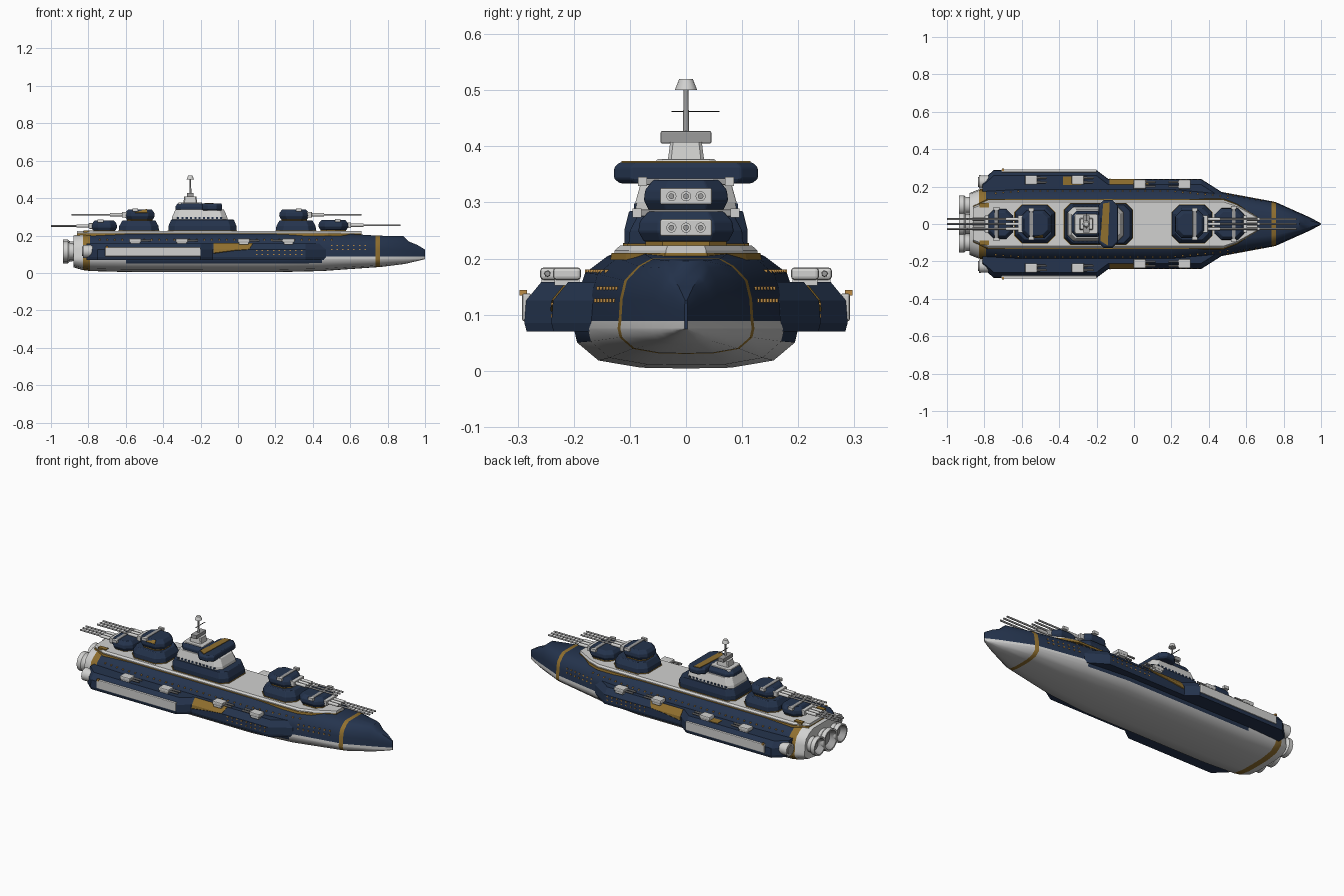
import bpy, bmesh, math
from mathutils import Matrix

cube = bpy.data.objects.get("Cube")
if cube:
    bpy.data.objects.remove(cube, do_unlink=True)


def material(name, r, g, b):
    m = bpy.data.materials.new(name)
    m.use_nodes = True
    m.diffuse_color = (r, g, b, 1)
    m.node_tree.nodes["Principled BSDF"].inputs["Base Color"].default_value = (r, g, b, 1)
    return m


NAVY = material("navy", 0.018, 0.034, 0.075)
WHITE = material("off_white", 0.64, 0.64, 0.63)
GREY = material("belly_grey", 0.52, 0.52, 0.52)
STEEL = material("steel", 0.33, 0.33, 0.33)
GOLD = material("gold", 0.28, 0.16, 0.028)
LIGHT = material("window_amber", 0.5, 0.26, 0.06)
DARK = material("dark", 0.02, 0.02, 0.022)


def finish(name, bm, mats, smooth=0, bevel=0):
    bmesh.ops.recalc_face_normals(bm, faces=bm.faces)
    mesh = bpy.data.meshes.new(name)
    bm.to_mesh(mesh)
    bm.free()
    for m in mats:
        mesh.materials.append(m)
    ob = bpy.data.objects.new(name, mesh)
    bpy.context.collection.objects.link(ob)
    if bevel:
        mod = ob.modifiers.new("bevel", 'BEVEL')
        mod.width, mod.segments = bevel, 2
    if smooth:
        bpy.ops.object.select_all(action='DESELECT')
        ob.select_set(True)
        bpy.context.view_layer.objects.active = ob
        bpy.ops.object.shade_smooth_by_angle(angle=math.radians(smooth))
    return ob


def loft(name, rings, mats, rule=None, **kw):
    """Skin a list of equal point rings and cap both ends."""
    bm = bmesh.new()
    vs = [[bm.verts.new(p) for p in ring] for ring in rings]
    n = len(rings[0])
    for i in range(len(vs) - 1):
        for j in range(n):
            k = (j + 1) % n
            f = bm.faces.new((vs[i][j], vs[i][k], vs[i + 1][k], vs[i + 1][j]))
            f.material_index = rule(i, j) if rule else 0
    for ring in (vs[0], vs[-1]):
        cap = bm.faces.new(ring)
        cap.material_index = 1 if rule and ring is vs[0] else 0
    return finish(name, bm, mats, **kw)


def octa(cx, lx, wy, z, c):
    q = [(lx, wy - c), (lx - c, wy), (c - lx, wy), (-lx, wy - c)]
    q += [(x, -y) for x, y in reversed(q)]
    return [(cx + x, y, z) for x, y in q]


def tier(name, cx, lx, wy, levels, mat, c=0.03, bevel=0.003):
    """Stacked octagon block; levels are (height, scale)."""
    rings = [octa(cx, lx * s, wy * s, z, c * s) for z, s in levels]
    return loft(name, rings, [mat], bevel=bevel)


def boxes(name, items, mat, bevel=0):
    """Many boxes in one object; items are (centre, size)."""
    bm = bmesh.new()
    for c, s in items:
        bmesh.ops.create_cube(bm, size=1, matrix=Matrix.Translation(c) @ Matrix.Diagonal((*s, 1)))
    return finish(name, bm, [mat], bevel=bevel)


def tubes(name, items, mat, axis='X', seg=14):
    """Round bars; items are (centre, length, radius, end radius)."""
    rot = Matrix.Rotation(math.pi / 2, 4, 'Y') if axis == 'X' else Matrix()
    bm = bmesh.new()
    for c, length, r1, r2 in items:
        bmesh.ops.create_cone(bm, cap_ends=True, segments=seg, radius1=r1, radius2=r2,
                              depth=length, matrix=Matrix.Translation(c) @ rot)
    return finish(name, bm, [mat], smooth=32)


# Hull: stations of x, half width, keel height, top height
STATIONS = [(-0.88, 0.165, 0.03, 0.2), (-0.83, 0.185, 0.015, 0.21), (-0.79, 0.19, 0.01, 0.213),
            (-0.6, 0.2, 0.005, 0.22), (0.2, 0.2, 0.004, 0.22), (0.45, 0.175, 0.01, 0.217),
            (0.735, 0.122, 0.03, 0.2), (0.758, 0.117, 0.031, 0.199), (0.885, 0.06, 0.047, 0.196),
            (0.915, 0.047, 0.053, 0.167), (0.96, 0.025, 0.064, 0.149), (1.0, 0.003, 0.074, 0.125)]
LOWER = [(0, 0), (0.4, 0.02), (0.78, 0.2), (0.97, 0.65), (1, 1)]
UPPER = [(0.985, 0), (0.965, 0.35), (0.9, 0.65), (0.7, 0.88), (0.5, 1), (0, 1)]
WATER, RAIL = 0.075, 0.089


def section(x, w, zb, zt):
    half = [(x, u * w, zb + t * (WATER - zb)) for u, t in LOWER]
    half += [(x, u * w, RAIL + t * (zt - RAIL)) for u, t in UPPER]
    return half + [(x, -y, z) for x, y, z in reversed(half[1:-1])]


def hull_rule(i, j):
    k = min(j, 19 - j)
    if i in (1, 6):
        return 3
    if i == 0:
        return 1
    if k == 3 and i in (3, 4):
        return 0
    return 2 if k < 4 else 1 if k == 4 else 0


loft("hull", [section(*s) for s in STATIONS], [NAVY, WHITE, GREY, GOLD], hull_rule, smooth=42)


def hull_y(x, z):
    for a, b in zip(STATIONS, STATIONS[1:]):
        if a[0] <= x <= b[0]:
            f = (x - a[0]) / (b[0] - a[0])
            w, zt = (a[i] + f * (b[i] - a[i]) for i in (1, 3))
    t = (z - RAIL) / (zt - RAIL)
    for (u0, t0), (u1, t1) in zip(UPPER, UPPER[1:]):
        if t0 <= t < t1:
            return w * (u0 + (u1 - u0) * (t - t0) / (t1 - t0))
    return 0


# Raised deck with gold edge
def deck(grow, z):
    half = [(-0.86, 0.09), (-0.78, 0.125), (0.48, 0.125), (0.55, 0.1), (0.66, 0.035)]
    pts = half + [(x, -y) for x, y in reversed(half)]
    return [(x, y * grow, z) for x, y in pts]


loft("deck_edge", [deck(1.08, 0.197), deck(1.06, 0.21)], [GOLD])
loft("deck", [deck(1.03, 0.2), deck(1.02, 0.214), deck(0.94, 0.223)], [WHITE])

# Side sponsons, armour boxes, painted wedges and rear pods
REAR = [(-0.81, 0.1), (-0.81, 0.235), (-0.75, 0.288), (-0.2, 0.288), (-0.13, 0.235), (-0.1, 0.1)]
FORE = [(-0.2, 0.1), (-0.2, 0.24), (0.1, 0.24), (0.36, 0.24), (0.47, 0.17), (0.5, 0.1)]
for s, side in ((1, "left"), (-1, "right")):
    for label, plan in (("rear", REAR), ("fore", FORE)):
        rings = [[(x, s * (y - d if y > 0.15 else y), z) for x, y in plan]
                 for z, d in ((0.07, 0.004), (0.085, 0), (0.125, 0.003), (0.158, 0.03))]
        loft(f"{side}_{label}_sponson", rings, [NAVY])
    boxes(f"{side}_armour_box", [((-0.455, s * 0.284, 0.113), (0.51, 0.016, 0.05))], WHITE, bevel=0.004)
    boxes(f"{side}_marker", [((-0.7, s * 0.29, 0.139), (0.012, 0.014, 0.01))], LIGHT)
    wedge = [(-0.13, 0.24, 0.105), (-0.02, 0.238, 0.119), (0.06, 0.237, 0.125), (-0.13, 0.237, 0.125)]
    slope = [(-0.13, 0.237, 0.125), (0.06, 0.237, 0.125), (0.08, 0.21, 0.158), (-0.13, 0.21, 0.158)]
    for label, pts in (("wedge", wedge), ("slope_wedge", slope)):
        loft(f"{side}_gold_{label}", [[(x, s * (y + d), z + d) for x, y, z in pts]
                                      for d in (-0.002, 0.002)], [GOLD])
    tubes(f"{side}_pod", [((-0.8, s * 0.225, 0.115), 0.06, 0.036, 0.034)], WHITE)
    tubes(f"{side}_pod_mouth", [((-0.831, s * 0.225, 0.115), 0.004, 0.026, 0.026)], STEEL)
boxes("left_gold_patch", [((-0.33, 0.232, 0.158), (0.1, 0.045, 0.006))], GOLD)

# Small guns along the sponsons
for s, side in ((1, "left"), (-1, "right")):
    body, foot, barrel = [], [], []
    for x, y, d in ((-0.55, 0.235, 1), (-0.3, 0.235, 1), (0.03, 0.212, 1), (0.27, 0.212, -1)):
        foot.append(((x, s * y, 0.158), (0.05, 0.045, 0.012)))
        body.append(((x, s * y, 0.173), (0.066, 0.05, 0.022)))
        barrel += [((x + d * 0.055, s * y + o, 0.173), 0.06, 0.006, 0.005) for o in (-0.012, 0.012)]
    boxes(f"{side}_small_gun_feet", foot, WHITE)
    boxes(f"{side}_small_guns", body, WHITE, bevel=0.006)
    tubes(f"{side}_small_gun_barrels", barrel, STEEL, seg=8)

# Window rows on hull and sponsons
panes = []
for z, x0, x1, step in ((0.177, -0.74, 0.5, 0.04), (0.147, 0.5, 0.71, 0.03), (0.125, 0.5, 0.71, 0.03)):
    for i in range(int((x1 - x0) / step) + 1):
        x = x0 + i * step
        panes += [((x, s * hull_y(x, z), z), (0.008, 0.007, 0.007)) for s in (1, -1)]
for z in (0.098, 0.119):
    panes += [((0.1 + i * 0.03, s * 0.239, z), (0.008, 0.004, 0.006)) for i in range(9) for s in (1, -1)]
panes += [((0.885, s * 0.025, 0.18), (0.012, 0.012, 0.008)) for s in (1, -1)]
boxes("hull_windows", panes, LIGHT)


# Main gun turrets: d is the firing direction
def turret(name, cx, d, z, lx, wy, tip):
    tier(name + "_ring", cx, lx * 0.85, wy * 0.85, [(z - 0.004, 1), (z + 0.008, 1)], GOLD, bevel=0)
    tier(name + "_house", cx, lx, wy, [(z + 0.006, 0.88), (z + 0.024, 1), (z + 0.042, 0.97), (z + 0.06, 0.78)],
         NAVY, c=0.035)
    face, zg = cx + d * lx, z + 0.031
    boxes(name + "_shield", [((face - d * 0.005, 0, zg), (0.04, 0.092, 0.03))], WHITE, bevel=0.003)
    boxes(name + "_sight_bar", [((cx + d * lx * 0.3, 0, z + 0.057), (0.02, wy * 2.1, 0.012))], STEEL, bevel=0.002)
    boxes(name + "_sight_ends", [((cx + d * lx * 0.3, s * wy * 1.03, z + 0.057), (0.03, 0.016, 0.016))
                                 for s in (1, -1)], WHITE)
    ys = (-0.026, 0, 0.026)
    tubes(name + "_sleeves", [((face + d * 0.045, y, zg), 0.07, 0.009, 0.009) for y in ys], WHITE)
    tubes(name + "_barrels", [((face / 2 + tip / 2, y, zg), abs(tip - face), 0.005, 0.005) for y in ys], STEEL)


for name, cx, lx in (("fore", 0.31, 0.105), ("aft", -0.53, 0.105)):
    tier(name + "_barbette", cx, lx, 0.1, [(0.22, 1.03), (0.25, 1), (0.28, 0.84)], NAVY, c=0.04)
    tier(name + "_barbette_trim", cx, lx, 0.1, [(0.222, 1.05), (0.227, 1.05)], GOLD, c=0.04, bevel=0)
turret("fore_upper_turret", 0.3, 1, 0.28, 0.08, 0.075, 0.66)
turret("fore_lower_turret", 0.51, 1, 0.224, 0.08, 0.085, 0.87)
turret("aft_upper_turret", -0.525, -1, 0.28, 0.08, 0.075, -0.89)
turret("aft_lower_turret", -0.715, -1, 0.22, 0.068, 0.08, -1.0)
loft("aft_turret_gold_wedge", [[(-0.55, -0.0738 - d, 0.322 + d), (-0.485, -0.0738 - d, 0.322 + d),
                                (-0.488, -0.0595 - d, 0.34 + d)] for d in (-0.002, 0.002)], [GOLD])

# Superstructure
tier("tower_base", -0.19, 0.182, 0.11, [(0.22, 1), (0.25, 1), (0.285, 0.92)], NAVY, c=0.035)
tier("tower_trim", -0.19, 0.182, 0.11, [(0.222, 1.02), (0.227, 1.02)], GOLD, c=0.035, bevel=0)
tier("tower_middle", -0.205, 0.15, 0.092, [(0.28, 1), (0.3, 0.98), (0.34, 0.86)], WHITE)
tier("tower_top", -0.25, 0.085, 0.07, [(0.335, 1), (0.355, 1), (0.372, 0.85)], NAVY)
tier("tower_cap", -0.255, 0.065, 0.055, [(0.365, 1), (0.377, 0.95)], WHITE, c=0.01)
tier("bridge", -0.138, 0.053, 0.128, [(0.334, 0.92), (0.342, 1), (0.362, 1), (0.371, 0.93)], NAVY)
loft("bridge_gold_wedge", [[(-0.18, -0.09, z), (-0.14, -0.115, z), (-0.13, 0.115, z), (-0.165, 0.11, z)]
                           for z in (0.368, 0.374)], [GOLD])
boxes("tower_windows", [((-0.32 + i * 0.023, s * 0.09, 0.293), (0.011, 0.006, 0.01))
                        for i in range(11) for s in (1, -1)], NAVY)

# Mast
tier("mast_foot", -0.255, 0.038, 0.033, [(0.37, 1), (0.408, 0.85)], WHITE, c=0.006, bevel=0)
boxes("mast_platform", [((-0.255, 0, 0.416), (0.035, 0.09, 0.022))], STEEL, bevel=0.002)
tubes("mast_pole", [((-0.255, 0, 0.46), 0.09, 0.006, 0.004)], STEEL, axis='Z')
tubes("mast_lamp", [((-0.255, 0, 0.51), 0.02, 0.02, 0.012)], WHITE, axis='Z')
boxes("mast_yard", [((-0.255, 0.017, 0.462), (0.004, 0.085, 0.002))], DARK)

# Stern engines: hollow nozzles with steel throats
for name, y, r in (("centre", 0, 0.064), ("left", 0.1, 0.053), ("right", -0.1, 0.053)):
    prof = [(-0.87, 0.8), (-0.9, 0.85), (-0.91, 1), (-0.935, 1), (-0.935, 0.85), (-0.895, 0.6)]
    rings = [[(x, y + r * k * math.cos(a), 0.115 + r * k * math.sin(a))
              for a in (math.tau * i / 24 for i in range(24))] for x, k in prof]
    loft(name + "_nozzle", rings, [WHITE, STEEL], lambda i, j: 1 if i == 4 else 0, smooth=32)
    tubes(name + "_throat", [((-0.898, y, 0.115), 0.008, r * 0.58, r * 0.58)], STEEL, seg=24)
boxes("stern_gold_blocks", [((-0.8, s * 0.1, 0.222), (0.05, 0.025, 0.012)) for s in (1, -1)], GOLD)
